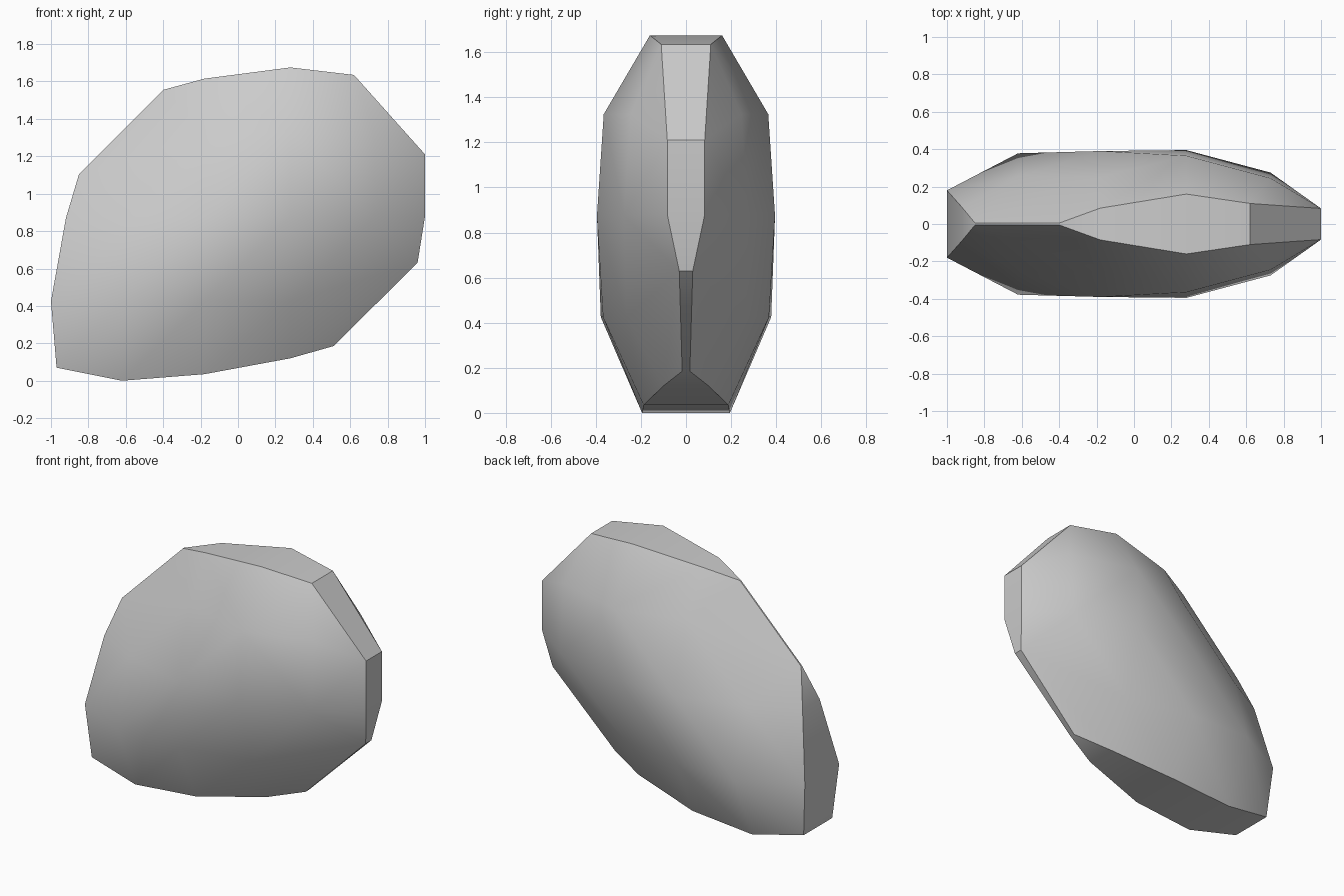
import bpy
import bmesh

cube = bpy.data.objects.get("Cube")
if cube:
    bpy.data.objects.remove(cube, do_unlink=True)

# Grey stone material
stone = bpy.data.materials.new("grey_stone")
stone.use_nodes = True
colour = (0.6, 0.6, 0.6, 1.0)
stone.diffuse_color = colour
bsdf = stone.node_tree.nodes["Principled BSDF"]
bsdf.inputs["Base Color"].default_value = colour
bsdf.inputs["Roughness"].default_value = 0.8

# Rim outline: x, z and half thickness
rim = [
    (-0.97, 0.07, 0.15), (-0.62, 0.0, 0.195), (-0.18, 0.035, 0.188),
    (0.28, 0.12, 0.10), (0.51, 0.185, 0.017), (0.96, 0.63, 0.03),
    (1.0, 0.88, 0.083), (1.0, 1.21, 0.083), (0.62, 1.635, 0.11),
    (0.28, 1.675, 0.16), (-0.18, 1.615, 0.085), (-0.40, 1.555, 0.005),
    (-0.85, 1.105, 0.005), (-0.92, 0.87, 0.09), (-1.0, 0.425, 0.18),
]
# Bulging side: x, z and half thickness
side = [
    (-0.62, 0.425, 0.378), (-0.18, 0.425, 0.368), (0.28, 0.425, 0.265),
    (-0.62, 0.875, 0.255), (-0.18, 0.875, 0.390), (0.28, 0.875, 0.395),
    (0.73, 0.875, 0.275), (-0.18, 1.325, 0.25), (0.28, 1.325, 0.365),
    (0.73, 1.325, 0.245),
]

# Mirror the points front to back and wrap them in a faceted skin
bm = bmesh.new()
for x, z, half in rim + side:
    for sign in (-1, 1):
        bm.verts.new((x, sign * half, z))
bmesh.ops.convex_hull(bm, input=bm.verts[:])
loose = [v for v in bm.verts if not v.link_faces]
bmesh.ops.delete(bm, geom=loose, context='VERTS')
bmesh.ops.recalc_face_normals(bm, faces=bm.faces[:])

mesh = bpy.data.meshes.new("flat_boulder")
bm.to_mesh(mesh)
bm.free()
mesh.materials.append(stone)
boulder = bpy.data.objects.new("flat_boulder", mesh)
bpy.context.collection.objects.link(boulder)

# Soft sides with crisp rim edges
bpy.ops.object.select_all(action='DESELECT')
boulder.select_set(True)
bpy.context.view_layer.objects.active = boulder
bpy.ops.object.shade_smooth_by_angle(angle=0.56)
